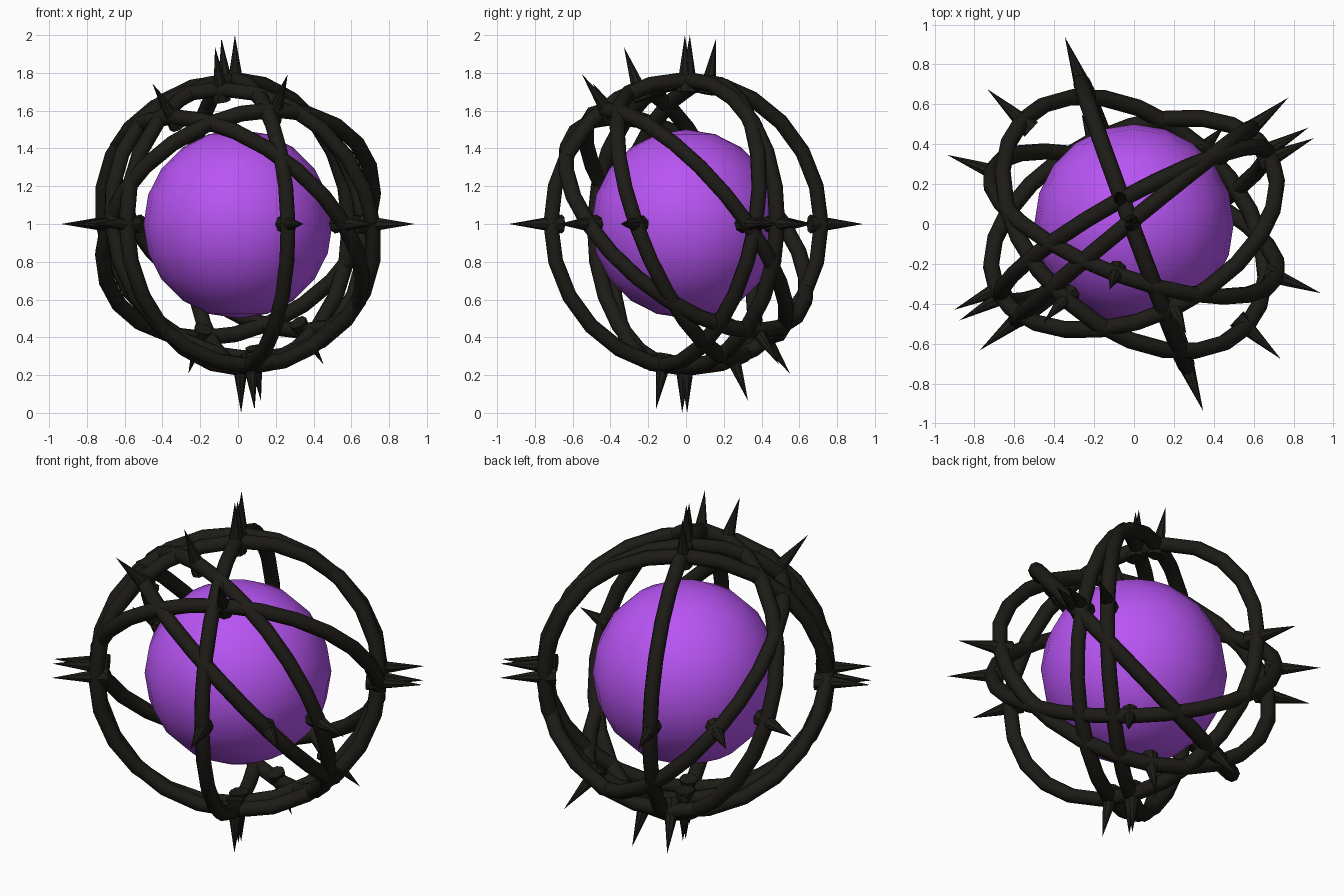
import bpy, math
from mathutils import Matrix, Vector

if "Cube" in bpy.data.objects:
    bpy.data.objects.remove(bpy.data.objects["Cube"])

CENTRE = Vector((0, 0, 1))
RING_R, TUBE_R = 0.763, 0.042
SPIKE_IN, SPIKE_OUT, SPIKE_R = 0.70, 1.0, 0.05
# heading of the level spike pair, tilt of the ring plane (degrees)
RINGS = [(110.3, 89), (137.4, 48), (159.7, 69.5), (39.3, 88.5), (28.9, 79.5), (25.5, 127.6)]


def material(name, colour):
    m = bpy.data.materials.new(name)
    m.diffuse_color = (*colour, 1)
    m.use_nodes = True
    m.node_tree.nodes["Principled BSDF"].inputs["Base Color"].default_value = m.diffuse_color
    return m


def finish(name, mat, angle):
    ob = bpy.context.object
    ob.name = name
    ob.data.materials.append(mat)
    bpy.ops.object.shade_smooth_by_angle(angle=math.radians(angle))
    return ob


purple = material("purple", (0.48, 0.09, 0.9))
black = material("black", (0.012, 0.011, 0.008))

# glowing core
bpy.ops.mesh.primitive_uv_sphere_add(segments=20, ring_count=10, radius=0.5, location=CENTRE)
finish("core_sphere", purple, 40)

# tilted rings, each with four outward spikes
for i, (heading, tilt) in enumerate(RINGS, 1):
    turn = Matrix.Rotation(math.radians(heading), 4, 'Z') @ Matrix.Rotation(math.radians(tilt), 4, 'X')
    place = Matrix.Translation(CENTRE) @ turn
    bpy.ops.mesh.primitive_torus_add(major_radius=RING_R, minor_radius=TUBE_R,
                                     major_segments=24, minor_segments=8)
    finish(f"ring_{i}", black, 50).matrix_world = place
    for k in range(4):
        bpy.ops.mesh.primitive_cone_add(vertices=8, radius1=SPIKE_R, radius2=0,
                                        depth=SPIKE_OUT - SPIKE_IN)
        spike = finish(f"ring_{i}_spike_{k + 1}", black, 20)
        spike.matrix_world = (place @ Matrix.Rotation(k * math.pi / 2, 4, 'Z')
                              @ Matrix.Translation(((SPIKE_IN + SPIKE_OUT) / 2, 0, 0))
                              @ Matrix.Rotation(math.pi / 2, 4, 'Y'))
